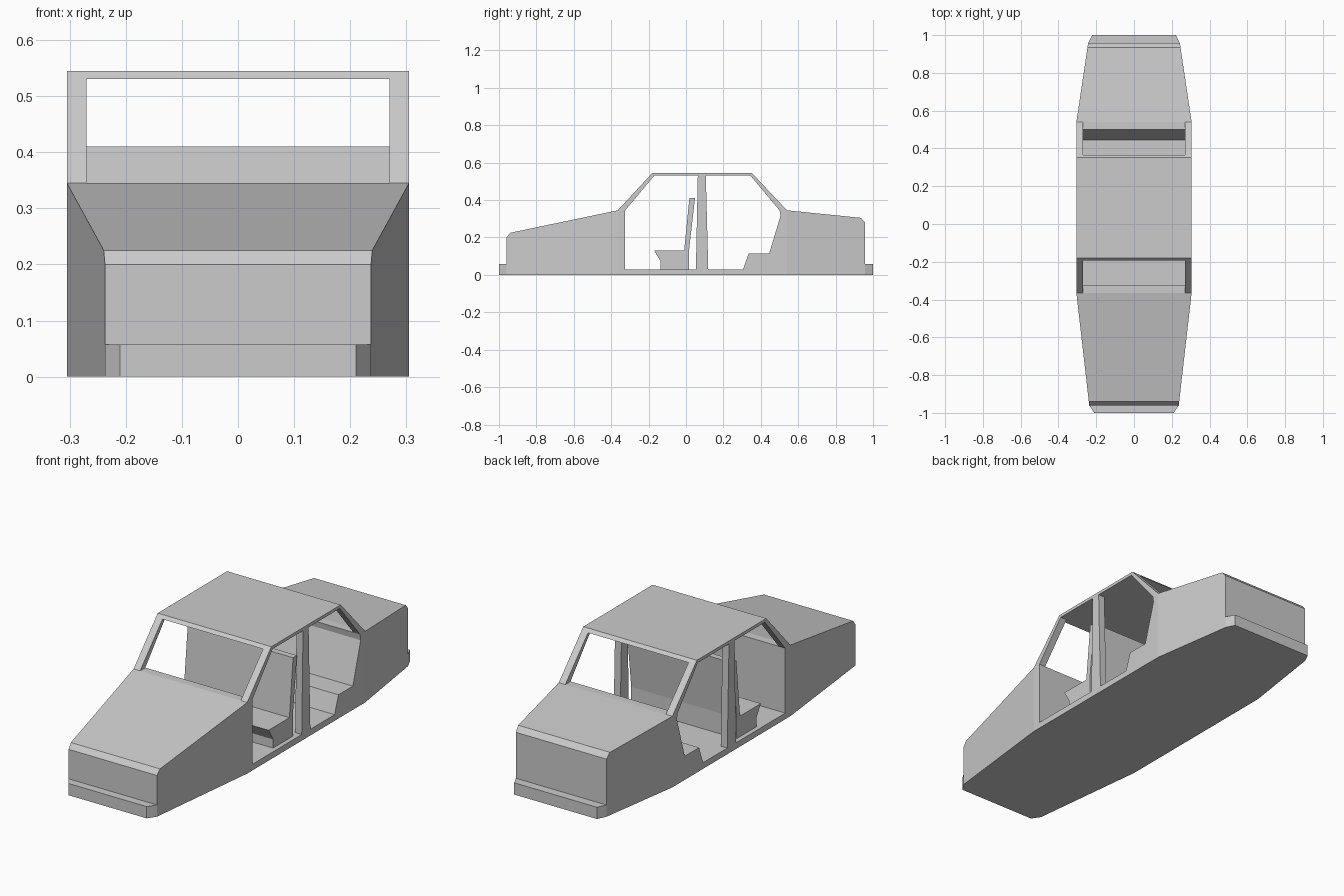
import bpy, bmesh

if "Cube" in bpy.data.objects:
    bpy.data.objects.remove(bpy.data.objects["Cube"])


def prism(name, pts, lo, hi, axis="X"):
    """Extrude a flat outline: (y, z) along X, or (x, y) along Z."""
    bm = bmesh.new()
    place = (lambda p, d: (d, p[0], p[1])) if axis == "X" else (lambda p, d: (p[0], p[1], d))
    a = [bm.verts.new(place(p, lo)) for p in pts]
    b = [bm.verts.new(place(p, hi)) for p in pts]
    bm.faces.new(a)
    bm.faces.new(b[::-1])
    for i in range(len(pts)):
        j = (i + 1) % len(pts)
        bm.faces.new((a[j], a[i], b[i], b[j]))
    bmesh.ops.recalc_face_normals(bm, faces=bm.faces)
    mesh = bpy.data.meshes.new(name)
    bm.to_mesh(mesh)
    bm.free()
    obj = bpy.data.objects.new(name, mesh)
    bpy.context.collection.objects.link(obj)
    return obj


def boolean(target, tool, operation):
    """Apply a boolean, then discard the helper."""
    mod = target.modifiers.new("cut", "BOOLEAN")
    mod.object, mod.operation, mod.solver = tool, operation, "EXACT"
    bpy.context.view_layer.objects.active = target
    bpy.ops.object.modifier_apply(modifier=mod.name)
    bpy.data.objects.remove(tool)


# Body: side silhouette with bumpers, hood, roof and trunk
body = prism("car_body", [
    (-1, 0), (-1, .057), (-.96, .057), (-.96, .20), (-.94, .225),
    (-.365, .345), (-.18, .545), (.352, .545), (.54, .345),
    (.935, .305), (.957, .28), (.957, .057), (1, .057), (1, 0)], -.4, .4)

# Tapered plan outline trims the sides
half = [(.21, -1), (.237, -.96), (.305, -.365), (.305, .54), (.243, .957), (.222, 1)]
plan = half + [(-x, y) for x, y in reversed(half)]
boolean(body, prism("plan_trim", plan, -.1, .7, "Z"), "INTERSECT")

# Open cabin through both sides; its rear edge forms the back seat
boolean(body, prism("cabin_cut", [
    (-.325, .03), (-.325, .345), (-.17, .53), (.345, .53), (.50, .345),
    (.505, .315), (.445, .115), (.335, .115), (.305, .03)], -.5, .5), "DIFFERENCE")

# Windshield and rear window openings
boolean(body, prism("window_cut", [
    (-.45, .345), (-.45, .53), (.65, .53), (.65, .345)], -.27, .27), "DIFFERENCE")

# Front bench seat
prism("front_seat", [
    (-.135, .03), (-.135, .072), (-.17, .13), (-.01, .13),
    (.018, .41), (.048, .41), (.016, .13), (.016, .03)], -.283, .283)

# Door pillars on both sides
pillar = prism("door_pillar", [(.053, .03), (.063, .53), (.106, .53), (.119, .03)], .27, .305)
pillar.modifiers.new("mirror", "MIRROR")
